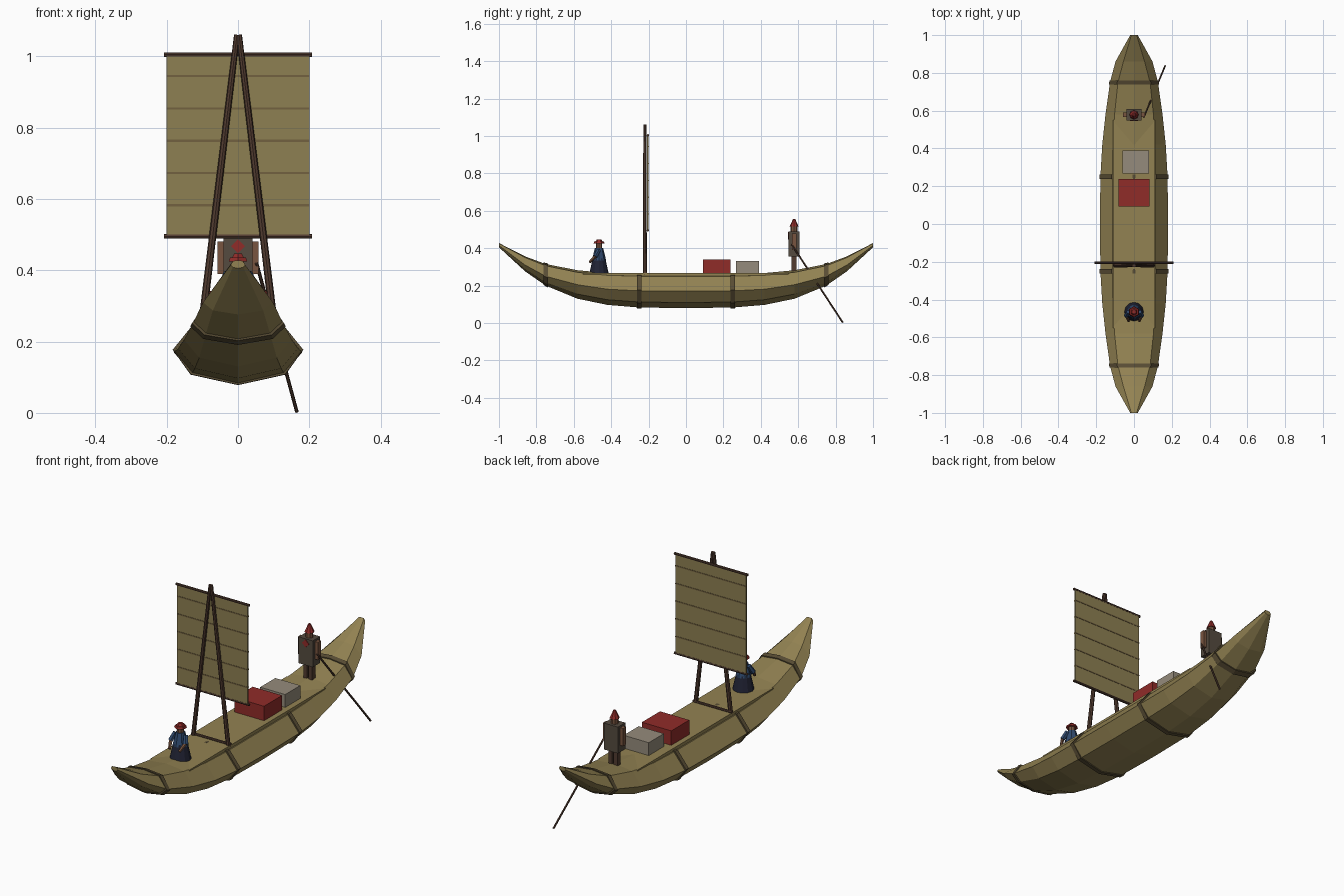
import bpy, bmesh, math
from mathutils import Vector

if "Cube" in bpy.data.objects:
    bpy.data.objects.remove(bpy.data.objects["Cube"])


def mat(name, r, g, b):
    m = bpy.data.materials.new(name)
    m.diffuse_color = (r, g, b, 1)
    m.use_nodes = True
    m.node_tree.nodes["Principled BSDF"].inputs["Base Color"].default_value = m.diffuse_color
    return m


REED = mat("reed", .29, .225, .085)
CLOTH = mat("sailcloth", .27, .215, .085)
BATTEN = mat("batten", .17, .12, .05)
ROPE = mat("rope", .10, .075, .035)
WOOD = mat("wood", .085, .045, .03)
RED = mat("red", .28, .025, .022)
GREY = mat("bale", .30, .26, .20)
BLUE = mat("blue", .03, .07, .16)
NAVY = mat("navy", .015, .017, .035)
SKIN = mat("skin", .19, .09, .05)
TUNIC = mat("tunic", .09, .07, .05)


def finish(name, bm, m):
    bmesh.ops.recalc_face_normals(bm, faces=bm.faces)
    me = bpy.data.meshes.new(name)
    bm.to_mesh(me)
    bm.free()
    me.materials.append(m)
    ob = bpy.data.objects.new(name, me)
    bpy.context.collection.objects.link(ob)
    return ob


def box(name, x, y, z, m):
    bm = bmesh.new()
    bmesh.ops.create_cube(bm, size=1)
    for v in bm.verts:
        v.co = [lo + (c + .5) * (hi - lo) for c, (lo, hi) in zip(v.co, (x, y, z))]
    return finish(name, bm, m)


def rod(name, a, b, r1, r2, m, n=8):
    a, b = Vector(a), Vector(b)
    bm = bmesh.new()
    bmesh.ops.create_cone(bm, cap_ends=True, segments=n, radius1=r1, radius2=r2,
                          depth=(b - a).length)
    q = (b - a).to_track_quat('Z', 'Y')
    for v in bm.verts:
        v.co = q @ v.co + (a + b) / 2
    return finish(name, bm, m)


def loft(name, rings, m):
    bm = bmesh.new()
    vs = [[bm.verts.new(p) for p in r] for r in rings]
    n = len(vs[0])
    for a, b in zip(vs, vs[1:]):
        for i in range(n):
            bm.faces.new((a[i], a[(i + 1) % n], b[(i + 1) % n], b[i]))
    bm.faces.new(vs[0])
    bm.faces.new(vs[-1])
    return finish(name, bm, m)


# Hull stations: distance, max half width, top half width, keel z, wide z, top z
STATIONS = [(0, .18, .115, .08, .17, .25), (.25, .178, .115, .083, .172, .25),
            (.42, .168, .112, .097, .181, .255), (.58, .151, .103, .13, .205, .271),
            (.75, .127, .085, .2, .25, .306), (.86, .098, .056, .276, .310, .350),
            (1, .02, .014, .405, .415, .426)]


def section(y, grow=0):
    d = abs(y)
    for p, q in zip(STATIONS, STATIONS[1:]):
        if d <= q[0]:
            t = (d - p[0]) / (q[0] - p[0])
            w, tw, k, wz, tz = [u + (v - u) * t for u, v in zip(p[1:], q[1:])]
            break
    half = [(w * .72, k + (wz - k) * .33), (w, wz), (tw, tz)]
    pts = [(0, k)] + half + [(0, tz + tw * .11)] + [(-x, z) for x, z in half[::-1]]
    c = (k + tz) / 2
    g = grow
    out = []
    for x, z in pts:
        d2 = Vector((x, z - c))
        d2 += Vector((g * (x > .001) - g * (x < -.001), g if z > c else -g))
        out.append((d2.x, y, c + d2.y))
    return out


ys = [s[0] for s in STATIONS]
loft("hull", [section(y) for y in [-v for v in ys[:0:-1]] + ys], REED)

# Deck slab, sunk into the cambered hull top
box("deck", (-.11, .11), (-.55, .55), (.245, .267), REED)

# Rope bindings round the hull
for i, y in enumerate((-.75, -.25, .25, .75)):
    loft(f"binding_{i}", [section(y - .011, .005), section(y + .011, .005)], ROPE)

# Two-legged mast
for s, side in ((-1, "left"), (1, "right")):
    rod(f"mast_{side}", (s * .1, -.22, .255), (s * .003, -.22, 1.06), .011, .008, WOOD)
rod("mast_foot_bar", (-.11, -.216, .27), (.11, -.216, .27), .007, .007, WOOD)

# Sail, battens and yards
box("sail", (-.2, .2), (-.208, -.2), (.495, 1.003), CLOTH)
for i in range(5):
    z = .582 + i * .0905
    box(f"batten_{i}", (-.2, .2), (-.2095, -.1985), (z - .003, z + .003), BATTEN)
for z, n in ((.495, "lower"), (1.004, "upper")):
    rod(f"{n}_yard", (-.208, -.204, z), (.208, -.204, z), .0065, .0065, WOOD)

# Cargo
box("red_chest", (-.083, .083), (.092, .238), (.26, .341), RED)
box("grey_bale", (-.062, .08), (.268, .39), (.26, .333), GREY)

# Seated-robe passenger near the bow
py = -.465
rod("passenger_skirt", (0, py, .262), (0, py, .345), .052, .034, NAVY, 12)
rod("passenger_torso", (0, py, .335), (0, py, .402), .038, .022, BLUE, 8)
rod("passenger_head", (0, py, .398), (0, py, .43), .017, .017, SKIN, 8)
rod("passenger_hat_brim", (0, py, .424), (0, py, .435), .030, .026, RED, 6)
rod("passenger_hat_top", (0, py, .434), (0, py, .447), .020, .012, RED, 6)
for s, side in ((-1, "left"), (1, "right")):
    rod(f"passenger_sleeve_{side}", (s * .03, py, .392), (s * .042, py - .02, .355), .011, .013, BLUE, 6)
    rod(f"passenger_forearm_{side}", (s * .042, py - .018, .36), (s * .028, py - .05, .325), .009, .007, SKIN, 6)

# Steersman near the stern
sy = .578
box("steersman_tunic", (-.04, .04), (sy - .03, sy + .03), (.355, .49), TUNIC)
for s, side in ((-1, "left"), (1, "right")):
    x = sorted((s * .004, s * .025))
    box(f"steersman_leg_{side}", x, (sy - .014, sy + .014), (.262, .36), WOOD)
    x = sorted((s * .04, s * .057))
    box(f"steersman_arm_{side}", x, (sy - .012, sy + .012), (.39, .48), SKIN)
rod("steersman_head", (0, sy, .485), (0, sy, .522), .018, .018, SKIN, 8)
rod("steersman_cap", (0, sy, .516), (0, sy, .556), .024, .006, RED, 8)
rod("tunic_patch", (0, sy - .033, .467), (0, sy - .028, .467), .02, .02, RED, 4)

# Steering oar
rod("steering_oar", (.052, .565, .42), (.165, .838, .003), .005, .005, WOOD, 6)
